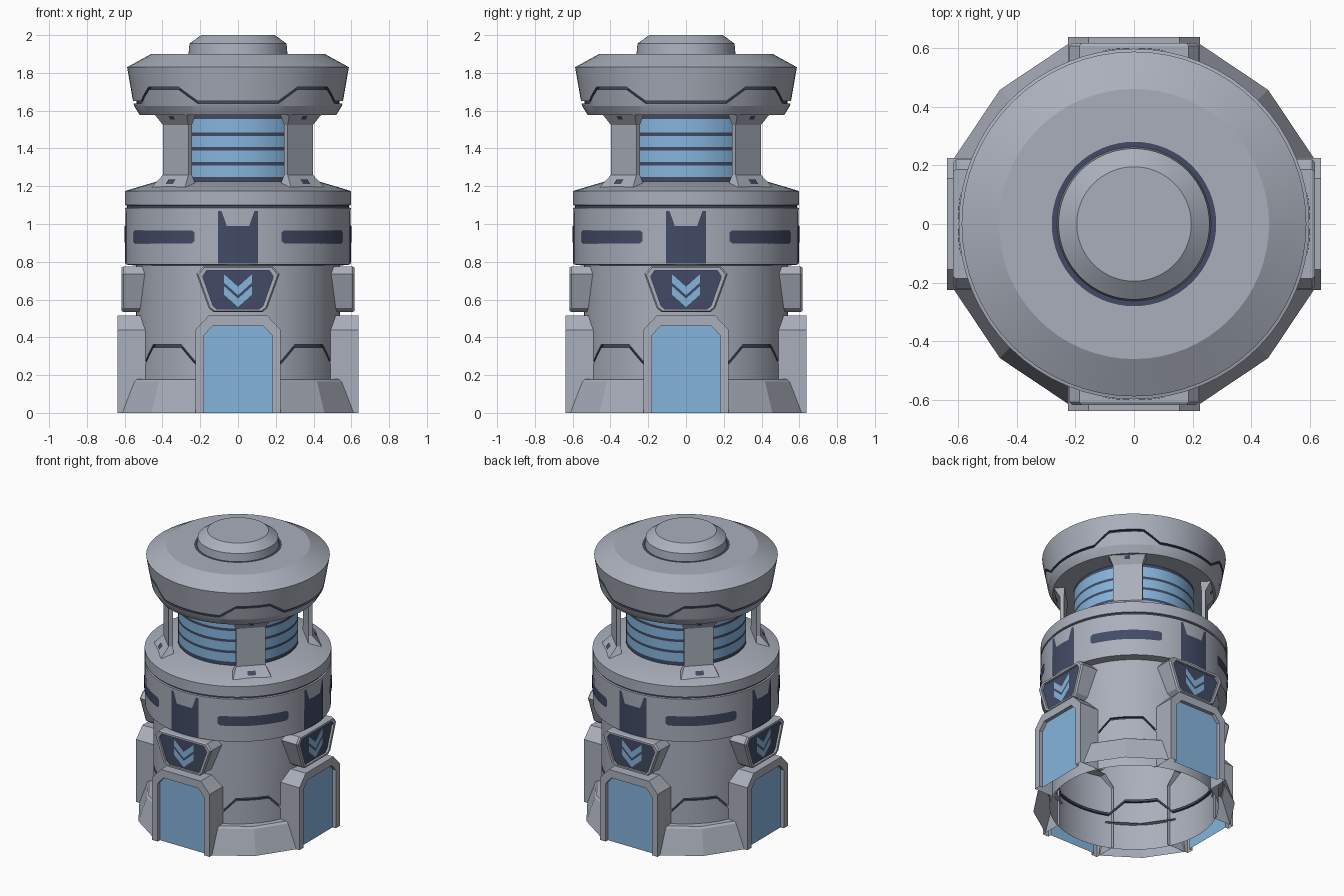
import bpy, bmesh, math

if "Cube" in bpy.data.objects:
    bpy.data.objects.remove(bpy.data.objects["Cube"])

# ---------- materials ----------
def material(name, rgb):
    m = bpy.data.materials.new(name)
    m.diffuse_color = (*rgb, 1)
    m.use_nodes = True
    m.node_tree.nodes["Principled BSDF"].inputs["Base Color"].default_value = m.diffuse_color
    return m

MATS = [material("grey metal", (0.40, 0.43, 0.50)),
        material("sky blue", (0.24, 0.46, 0.72)),
        material("dark navy", (0.055, 0.07, 0.13))]
GREY, BLUE, DARK = 0, 1, 2

# ---------- helpers ----------
def put(name, bm, turns=1):
    """Make an object, repeated `turns` times around z in quarter turns."""
    bmesh.ops.remove_doubles(bm, verts=bm.verts, dist=1e-5)
    me = bpy.data.meshes.new(name)
    bm.to_mesh(me)
    bm.free()
    for m in MATS:
        me.materials.append(m)
    for k in range(turns):
        ob = bpy.data.objects.new(name, me)
        ob.rotation_euler.z = k * math.pi / 2
        bpy.context.collection.objects.link(ob)

def skin(bm, loops, closed, mats):
    """Bridge successive point loops with quads; mats gives odd colours by row."""
    vs = [[bm.verts.new(p) for p in lp] for lp in loops]
    n = len(vs[0])
    for j in range(len(vs) - 1):
        for i in range(n if closed else n - 1):
            k = (i + 1) % n
            f = bm.faces.new((vs[j][i], vs[j][k], vs[j + 1][k], vs[j + 1][i]))
            f.material_index = mats.get(j, mats.get("all", GREY))
    return vs

FULL = [i * 5.625 for i in range(64)]

def lathe(name, rows, angles=FULL, mats={}, turns=1):
    """Revolve (radius, z) rows, each a number or a function of the angle; 0 deg is front."""
    val = lambda q, a: q(a) if callable(q) else q
    loops = []
    for r, z in rows:
        loops.append([(val(r, a) * math.sin(math.radians(a)),
                       -val(r, a) * math.cos(math.radians(a)), val(z, a)) for a in angles])
    bm = bmesh.new()
    skin(bm, loops, angles is FULL, mats)
    put(name, bm, turns)

def mirror(half):
    return half + [(-x, z) for x, z in reversed(half)]

def framed_panel(name, outer, inner, back, edge, front, panel, colour, closed):
    """Protruding frame on the front side with a coloured inset panel."""
    ring = lambda pts, y: [(x, y, z) for x, z in pts]
    o, i = mirror(outer), mirror(inner)
    mid = [(a[0] * .7 + b[0] * .3, a[1] * .7 + b[1] * .3) for a, b in zip(o, i)]
    bm = bmesh.new()
    vs = skin(bm, [ring(o, back), ring(o, edge), ring(mid, front), ring(i, front),
                   ring(i, panel)], closed, {})
    bm.faces.new(vs[-1]).material_index = colour
    put(name, bm, 4)

def bump(a):
    """1 around each diagonal, 0 around each axis, sloped between."""
    d = abs(a % 90 - 45)
    return max(0, min(1, (22.5 - d) / 11.25))

# ---------- main body with stepped seam ----------
seam = lambda a: 0.235 + 0.11 * bump(a)
seam_top = lambda a: seam(a) + 0.016
lathe("body", [(.54, 0), (.54, seam), (.525, seam), (.525, seam_top), (.54, seam_top),
               (.54, .78), (.594, .785), (.597, 1.085), (.587, 1.088), (.587, 1.098),
               (.597, 1.10), (.597, 1.175), (.43, 1.225), (0, 1.225)],
      mats={1: DARK, 2: DARK, 3: DARK, 8: DARK})

# ---------- faceted base skirts between the doors ----------
def skirt_r(r):
    return lambda a: r if a == 45 else r * 1.011
lathe("base_skirt", [(skirt_r(.646), 0), (skirt_r(.592), .165), (skirt_r(.58), .178),
                     (skirt_r(.52), .182)], [19.9, 45, 70.1], turns=4)

# ---------- doors ----------
framed_panel("door", [(.225, 0), (.225, .44), (.155, .515)],
             [(.18, 0), (.18, .41), (.135, .46)],
             -.47, -.637, -.637, -.612, BLUE, False)

# ---------- shield badges with chevrons ----------
framed_panel("shield", [(.13, .535), (.155, .555), (.22, .735), (.185, .775)],
             [(.112, .55), (.132, .566), (.187, .722), (.165, .755)],
             -.48, -.607, -.617, -.602, DARK, True)
bm = bmesh.new()
for top in (.735, .672):
    for s in (1, -1):
        pts = [(0, top - .112), (s * .075, top - .045), (s * .075, top), (0, top - .067)]
        vs = [bm.verts.new((x, -.605, z)) for x, z in pts]
        bm.faces.new(vs if s > 0 else vs[::-1]).material_index = BLUE
put("chevrons", bm, 4)

# ---------- dark painted plates on the upper band ----------
notch_cols = [math.degrees(math.asin(x / .6)) for x in (-.105, -.087, -.06, -.03, 0, .03, .06, .087, .105)]
def notch_top(a):
    x = abs(.6 * math.sin(math.radians(a)))
    return .99 + .08 * max(0, min(1, (x - .06) / .027))
lathe("notched_plate", [(.599, .79), (.6, notch_top)], notch_cols, {"all": DARK}, 4)
slot_cols = [22.5, 24] + list(range(27, 64, 4)) + [66, 67.5]
slot_in = lambda a: .012 if abs(a - 45) > 22 else 0
lathe("slot_plate", [(.6, lambda a: .898 + slot_in(a)), (.6, lambda a: .966 - slot_in(a))],
      slot_cols, {"all": DARK}, 4)

# ---------- striped glowing core ----------
zs = [1.225, 1.25, 1.311, 1.329, 1.389, 1.407, 1.467, 1.485, 1.556, 1.58]
lathe("core", [(.385, z) for z in zs],
      mats={j: DARK if j % 2 == 0 else BLUE for j in range(9)})

# ---------- diagonal pillars with flared ends ----------
bm = bmesh.new()
loops = []
for z, r0, r1, w in [(1.195, .435, .522, .125), (1.26, .44, .467, .095),
                     (1.525, .44, .467, .095), (1.58, .435, .505, .12)]:
    loop = []
    for r, t in [(r1, -w), (r1, w), (r0, w), (r0, -w)]:
        c = math.sqrt(.5)
        loop.append(((r + t) * c, (-r + t) * c, z))
    loops.append(loop)
skin(bm, loops, True, {})
put("pillar", bm, 4)
lathe("pillar_foot_mark", [(.515, 1.212), (.495, 1.235)], [42, 45, 48], {"all": DARK}, 4)
lathe("pillar_head_mark", [(.489, 1.552), (.503, 1.572)], [43, 45, 47], {"all": DARK}, 4)

# ---------- head with stepped seam and top cap ----------
hz = lambda a: 1.637 + .075 * bump(a)
hz_top = lambda a: hz(a) + .014
hr = lambda a: .553 + .18 * (hz(a) - 1.637)
hr_in = lambda a: hr(a) - .015
hr_top = lambda a: hr(a) + .003
lathe("head", [(0, 1.577), (.52, 1.577), (.55, 1.625), (hr, hz), (hr_in, hz), (hr_in, hz_top),
               (hr_top, hz_top), (.587, 1.83), (.46, 1.9), (.28, 1.9), (.262, 1.9),
               (.257, 1.955), (.195, 2.0), (0, 2.0)],
      mats={3: DARK, 4: DARK, 5: DARK, 9: DARK})

# ---------- smooth round surfaces, keep edges crisp ----------
bpy.ops.object.select_all(action='SELECT')
bpy.context.view_layer.objects.active = bpy.context.selected_objects[0]
bpy.ops.object.shade_smooth_by_angle(angle=math.radians(18))
